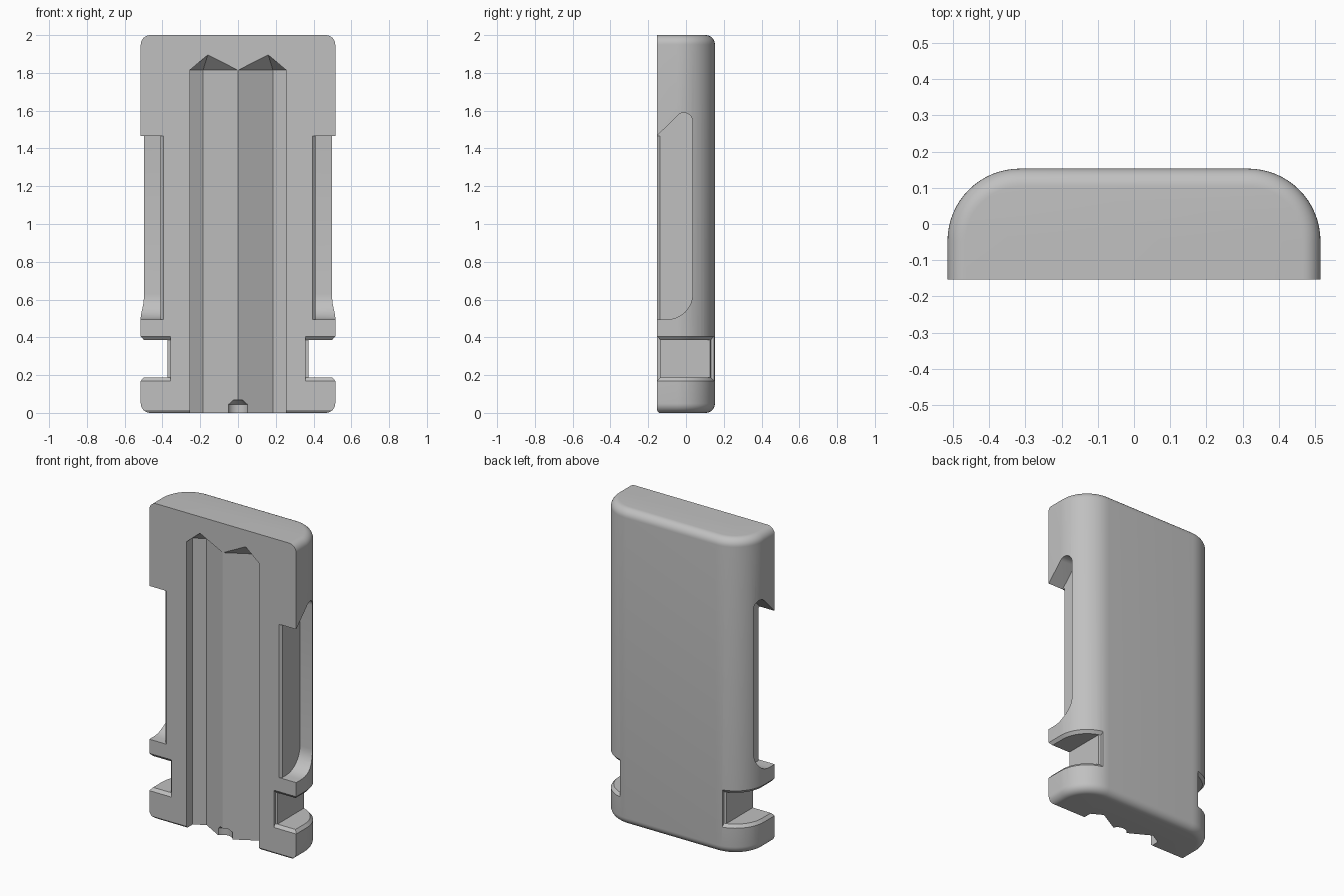
import bpy
import bmesh
from math import sin, cos, pi, radians

if "Cube" in bpy.data.objects:
    bpy.data.objects.remove(bpy.data.objects["Cube"], do_unlink=True)

HALF, DEPTH, CORNER, EDGE = 0.515, 0.153, 0.2, 0.05

grey = bpy.data.materials.new("plain grey")
grey.use_nodes = True
grey.diffuse_color = (0.53, 0.53, 0.53, 1)
grey.node_tree.nodes["Principled BSDF"].inputs["Base Color"].default_value = (0.53, 0.53, 0.53, 1)


def make(name, bm):
    bmesh.ops.recalc_face_normals(bm, faces=bm.faces)
    mesh = bpy.data.meshes.new(name)
    bm.to_mesh(mesh)
    bm.free()
    mesh.materials.append(grey)
    obj = bpy.data.objects.new(name, mesh)
    bpy.context.collection.objects.link(obj)
    return obj


def loft(name, rings):
    bm = bmesh.new()
    loops = [[bm.verts.new(p) for p in ring] for ring in rings]
    n = len(loops[0])
    for a, b in zip(loops, loops[1:]):
        for i in range(n):
            j = (i + 1) % n
            bm.faces.new((a[i], a[j], b[j], b[i]))
    bm.faces.new(loops[0])
    bm.faces.new(loops[-1])
    return make(name, bm)


def hull(name, points):
    bm = bmesh.new()
    for p in points:
        bm.verts.new(p)
    bmesh.ops.convex_hull(bm, input=bm.verts)
    return make(name, bm)


def box(name, x0, x1, y0, y1, z0, z1):
    return loft(name, [[(x0, y0, z), (x1, y0, z), (x1, y1, z), (x0, y1, z)] for z in (z0, z1)])


def cut(target, cutter):
    cutter.hide_render = True
    mod = target.modifiers.new("cut", "BOOLEAN")
    mod.operation = "DIFFERENCE"
    mod.solver = "EXACT"
    mod.object = cutter
    bpy.context.view_layer.objects.active = target
    bpy.ops.object.modifier_apply(modifier=mod.name)
    bpy.data.objects.remove(cutter, do_unlink=True)


def d_section(z, inset, front=0.0):
    # flat front, two rounded rear corners
    r, cx, cy = CORNER - inset, HALF - CORNER, DEPTH - CORNER
    y = -DEPTH + front
    pts = [(-HALF + inset, y, z), (HALF - inset, y, z)]
    for side, start in ((1, 0), (-1, pi / 2)):
        for k in range(17):
            a = start + k * pi / 32
            pts.append((side * cx + r * cos(a), cy + r * sin(a), z))
    return pts


# Body with rounded top and bottom rims
steps = [k * pi / 16 for k in range(9)]
rings = [d_section(EDGE * (1 - cos(a)), EDGE * (1 - sin(a)),
                   max(0, 0.012 - EDGE * (1 - cos(a)))) for a in steps]
rings += [d_section(2 - EDGE * (1 - cos(a)), EDGE * (1 - sin(a))) for a in reversed(steps)]
body = loft("case_half", rings)

for s in (1, -1):
    # Faceted channel with a pointed end
    profile = [(0.001, -0.25), (0.001, -DEPTH), (0.185, -0.05), (0.255, -0.09), (0.255, -0.25)]
    pts = [(s * x, y, z) for z in (-0.1, 1.815) for x, y in profile]
    pts += [(s * 0.16, y, 1.895) for y in (-0.25, -DEPTH)]
    cut(body, hull("channel_cutter", pts))

    # Long side recess: curved lower end, slanted top with a rounded peak
    outline = [(-0.25, 0.495), (-0.1, 0.495)]
    outline += [(-0.1 + 0.135 * sin(k * pi / 16), 0.63 - 0.135 * cos(k * pi / 16)) for k in range(1, 9)]
    outline += [(-0.011 + 0.046 * cos(radians(a)), 1.543 + 0.046 * sin(radians(a)))
                for a in range(0, 136, 15)]
    outline.append((-0.25, 1.37))
    cut(body, loft("recess_cutter", [[(s * x, y, z) for y, z in outline] for x in (0.41, 0.7)]))

    # Bevel on the front edge of the recess
    bevel = [(0.39, -DEPTH - 0.005), (0.41, -DEPTH + 0.015), (0.45, -DEPTH - 0.005)]
    cut(body, loft("bevel_cutter", [[(s * x, y, z) for x, y in bevel] for z in (0.495, 1.465)]))

    # Lower clip notch
    lo, hi = sorted((s * 0.373, s * 0.7))
    cut(body, box("notch_cutter", lo, hi, -0.3, 0.3, 0.188, 0.387))

    # Bevelled rim of the notch: a block hollowed by a tapered core
    lo, hi = sorted((s * 0.358, s * 0.7))
    rim = box("rim_cutter", lo, hi, -0.3, 0.3, 0.168, 0.407)
    core = loft("rim_core", [d_section(z, i, i) for z, i in
                             ((0.16, -0.008), (0.188, 0.016), (0.387, 0.016), (0.415, -0.008))])
    cut(rim, core)
    cut(body, rim)

# Small pocket at the bottom centre
pocket = [(r * cos(k * pi / 12), -DEPTH + r * sin(k * pi / 12), z)
          for z, r in ((-0.05, 0.057), (0.045, 0.057), (0.067, 0.03)) for k in range(24)]
cut(body, hull("pocket_cutter", pocket))

# Smooth rounds, crisp cuts
bpy.ops.object.select_all(action="DESELECT")
body.select_set(True)
bpy.context.view_layer.objects.active = body
bpy.ops.object.shade_smooth_by_angle(angle=radians(25))
